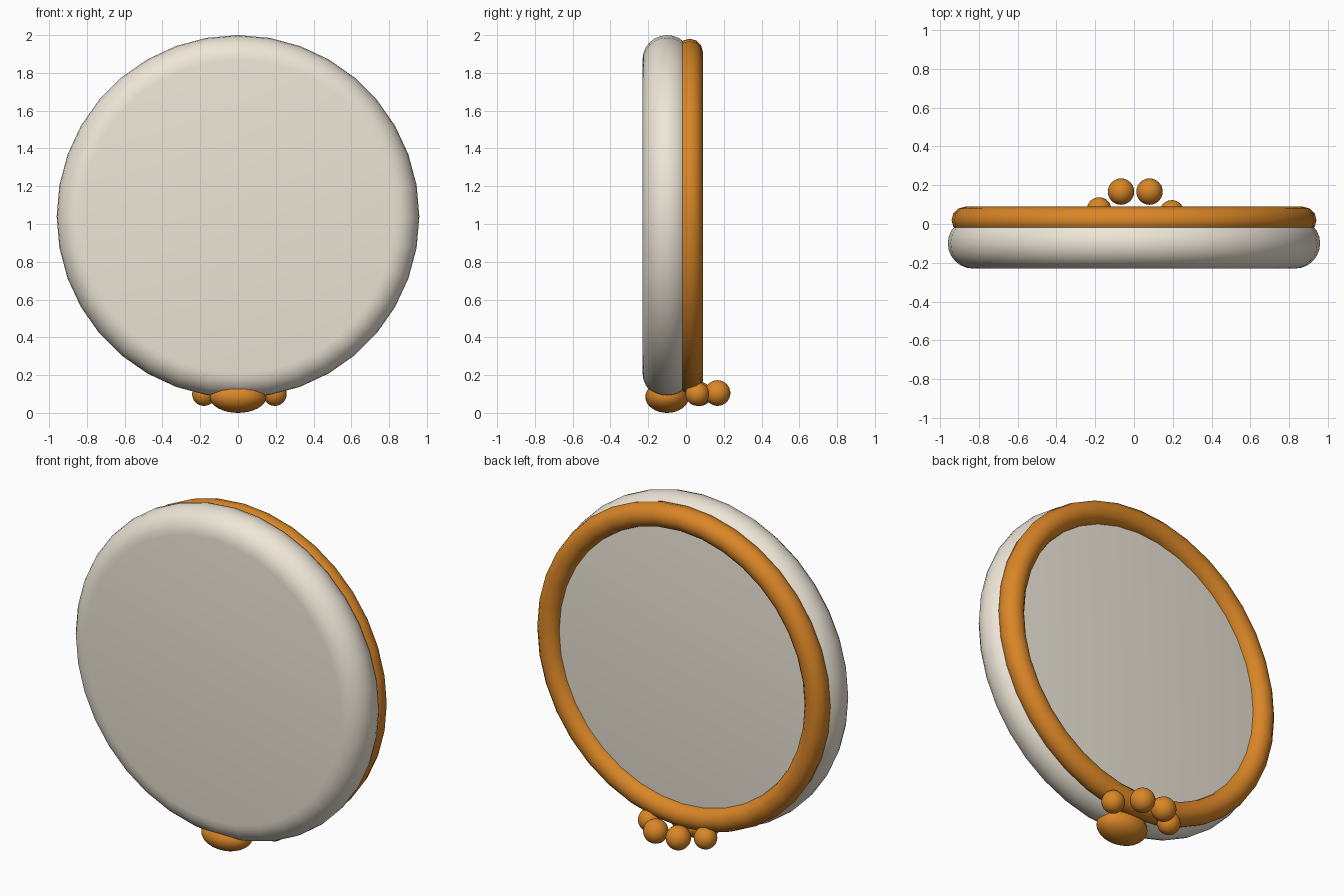
import bpy
from math import pi, sin, cos, radians
from mathutils import Matrix

if "Cube" in bpy.data.objects:
    bpy.data.objects.remove(bpy.data.objects["Cube"])

SIDES = 36
CENTRE_Z = 1.04


def material(name, rgb):
    m = bpy.data.materials.new(name)
    m.diffuse_color = (*rgb, 1)
    m.use_nodes = True
    m.node_tree.nodes["Principled BSDF"].inputs["Base Color"].default_value = m.diffuse_color
    return m


cream = material("cream", (0.85, 0.79, 0.68))
orange = material("orange", (0.70, 0.24, 0.02))


def finish(obj, name, mat, angle=180):
    obj.name = name
    obj.data.materials.append(mat)
    bpy.ops.object.select_all(action='DESELECT')
    obj.select_set(True)
    bpy.context.view_layer.objects.active = obj
    bpy.ops.object.shade_smooth_by_angle(angle=radians(angle))
    return obj


def lathe(name, profile, mat):
    """Spin (radius, y) points around the y axis, capping both ends."""
    verts, faces = [], []
    for r, y in profile:
        for i in range(SIDES):
            a = 2 * pi * i / SIDES
            verts.append((r * cos(a), y, CENTRE_Z + r * sin(a)))
    for j in range(len(profile) - 1):
        for i in range(SIDES):
            k = (i + 1) % SIDES
            a, b = j * SIDES, (j + 1) * SIDES
            faces.append((a + i, a + k, b + k, b + i))
    last = (len(profile) - 1) * SIDES
    faces.append(tuple(reversed(range(SIDES))))
    faces.append(tuple(last + i for i in range(SIDES)))
    # outward orientation: the front cap must face -y
    mesh = bpy.data.meshes.new(name)
    mesh.from_pydata(verts, [], [tuple(reversed(f)) for f in faces])
    mesh.update()
    if mesh.polygons[-2].normal.y > 0:
        mesh.flip_normals()
    obj = bpy.data.objects.new(name, mesh)
    bpy.context.collection.objects.link(obj)
    return finish(obj, name, mat, 40)


def ball(name, loc, radii, mat):
    bpy.ops.mesh.primitive_uv_sphere_add(segments=32, ring_count=16, radius=1)
    obj = bpy.context.object
    obj.data.transform(Matrix.Diagonal((*radii, 1)))
    obj.location = loc
    return finish(obj, name, mat)


# Thick disc with a fully rounded rim
rim = [(0.83 + 0.13 * cos(a), -0.10 + 0.13 * sin(a))
       for a in (-pi / 2 + pi * i / 12 for i in range(13))]
lathe("disc_body", rim, cream)

# Ring around the back face
bpy.ops.mesh.primitive_torus_add(major_segments=SIDES, minor_segments=12,
                                 major_radius=0.872, minor_radius=0.069)
ring = bpy.context.object
ring.data.transform(Matrix.Rotation(pi / 2, 4, 'X'))
ring.location = (0, 0.02, CENTRE_Z)
finish(ring, "back_ring", orange)

# Paw foot underneath: one wide pad and four toes
ball("foot_pad", (0, -0.10, 0.085), (0.15, 0.115, 0.085), orange)
toes = [(-0.18, 0.075, 0.10, 0.063), (-0.067, 0.167, 0.105, 0.068),
        (0.08, 0.167, 0.105, 0.068), (0.195, 0.06, 0.10, 0.063)]
for i, (x, y, z, r) in enumerate(toes):
    ball(f"toe_{i + 1}", (x, y, z), (r, r, r), orange)
